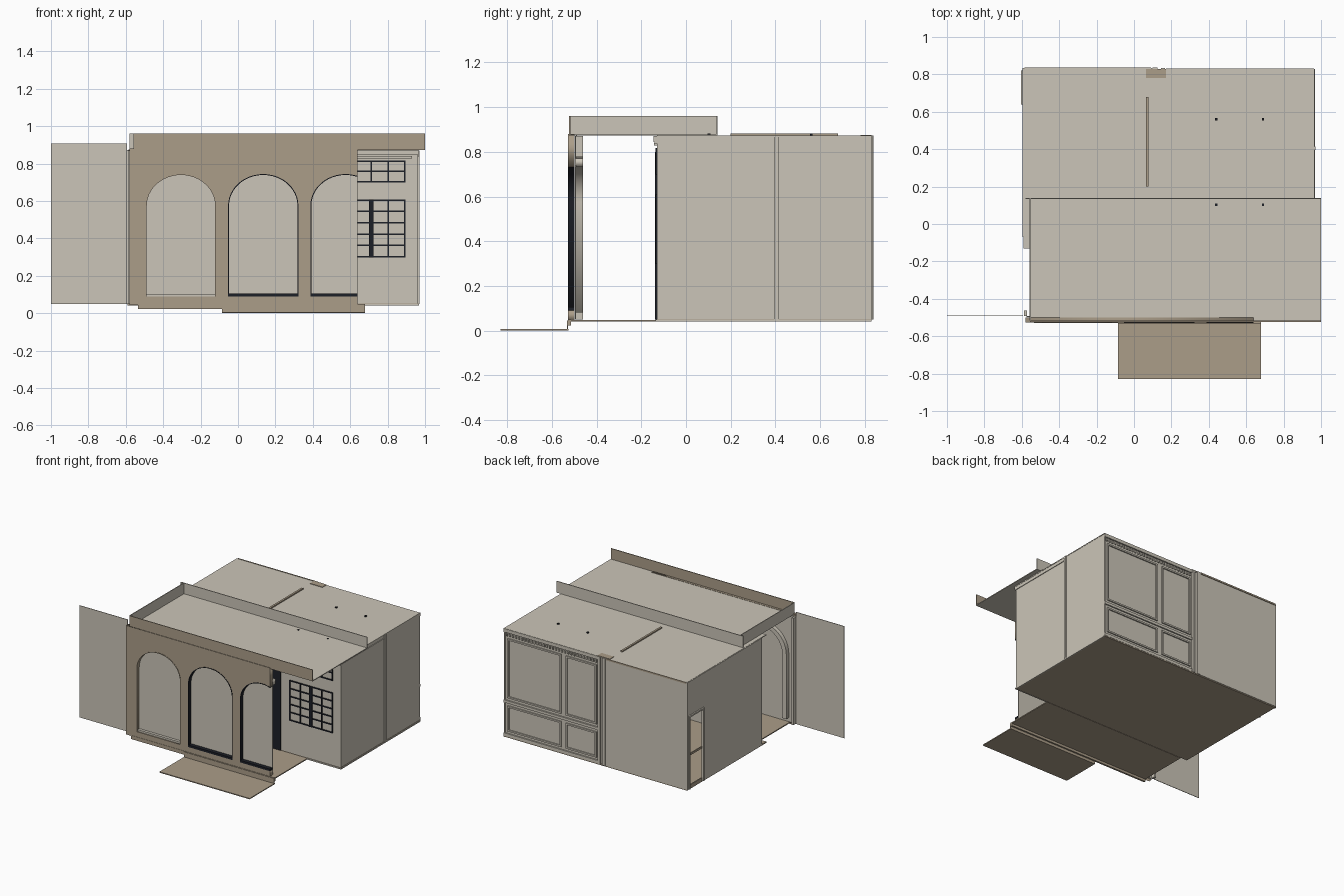
import bpy, math

if "Cube" in bpy.data.objects:
    bpy.data.objects.remove(bpy.data.objects["Cube"])


def material(name, rgb):
    m = bpy.data.materials.new(name)
    m.diffuse_color = (*rgb, 1)
    m.use_nodes = True
    m.node_tree.nodes["Principled BSDF"].inputs["Base Color"].default_value = m.diffuse_color
    return m


PLASTER = material("pale plaster", (0.60, 0.56, 0.48))
STONE = material("tan stone", (0.41, 0.34, 0.25))
DARK = material("dark metal", (0.012, 0.014, 0.02))

CUBE_FACES = [(0, 1, 3, 2), (4, 6, 7, 5), (0, 4, 5, 1), (2, 3, 7, 6), (0, 2, 6, 4), (1, 5, 7, 3)]


def finish(name, mesh, mat):
    mesh.materials.clear()
    mesh.materials.append(mat)
    ob = bpy.data.objects.new(name, mesh)
    bpy.context.collection.objects.link(ob)
    return ob


def boxes(name, mat, *spans):
    """One object made of boxes, each given as x0, x1, y0, y1, z0, z1."""
    verts, faces = [], []
    for x0, x1, y0, y1, z0, z1 in spans:
        n = len(verts)
        verts += [(x, y, z) for x in (x0, x1) for y in (y0, y1) for z in (z0, z1)]
        faces += [[n + i for i in f] for f in CUBE_FACES]
    mesh = bpy.data.meshes.new(name)
    mesh.from_pydata(verts, [], faces)
    return finish(name, mesh, mat)


def plate(name, mat, outlines, y0, y1):
    """Extrude filled x-z outlines (later ones are holes) from y0 to y1."""
    cu = bpy.data.curves.new(name, 'CURVE')
    cu.dimensions, cu.fill_mode, cu.extrude = '2D', 'BOTH', (y1 - y0) / 2
    for pts in outlines:
        s = cu.splines.new('POLY')
        s.points.add(len(pts) - 1)
        for p, (x, z) in zip(s.points, pts):
            p.co = (x, z, 0, 1)
        s.use_cyclic_u = True
    tmp = bpy.data.objects.new(name + "_outline", cu)
    bpy.context.collection.objects.link(tmp)
    bpy.context.view_layer.update()
    mesh = bpy.data.meshes.new_from_object(tmp.evaluated_get(bpy.context.evaluated_depsgraph_get()))
    bpy.data.objects.remove(tmp)
    ob = finish(name, mesh, mat)
    ob.rotation_euler.x = math.pi / 2
    ob.location.y = (y0 + y1) / 2
    return ob


END = 0.64          # cut right end of the arcade
ARCHES = (-0.305, 0.135, 0.575)


def arch(cx, grow=0.0, z0=0.09):
    """Arch path from lower left to lower right, clipped at the arcade end."""
    hw, spring, rise = 0.187 + grow, 0.575, 0.168 + grow
    pts = [(cx - hw, z0)]
    for i in range(25):
        a = math.pi * (1 - i / 24)
        pts.append((cx + hw * math.cos(a), spring + rise * math.sin(a)))
    pts.append((cx + hw, z0))
    if cx + hw > END:
        pts = [p for p in pts if p[0] < END]
        pts.append((END, spring + rise * math.sqrt(1 - ((END - cx) / hw) ** 2)))
    return pts


def ring(cx, outer, inner, z0=0.09):
    return arch(cx, outer, z0) + arch(cx, inner, z0)[::-1]


# arcade front: stone sheet with two whole arches and one cut arch
outline = [(-0.58, 0.045), (END, 0.045), (END, 0.09)] + arch(ARCHES[2]) + [(END, 0.88), (-0.58, 0.88)]
plate("arcade_wall", STONE, [outline, arch(ARCHES[0]), arch(ARCHES[1])], -0.527, -0.499)
boxes("arcade_backing", PLASTER, (-0.575, END, -0.497, -0.492, 0.05, 0.87))
boxes("side_screen", PLASTER, (-1, -0.593, -0.492, -0.488, 0.05, 0.908))
boxes("arcade_end_post", PLASTER, (-0.588, -0.572, -0.492, -0.462, 0.05, 0.87))
for i, cx in enumerate(ARCHES):
    plate(f"arch_casing_{i}", PLASTER, [ring(cx, 0.035, 0.0, 0.08)], -0.492, -0.462)
    right = min(cx + 0.187, END)
    if i:
        plate(f"arch_lining_{i}", DARK, [ring(cx, 0.001, -0.004)], -0.529, -0.499)
        boxes(f"arch_sill_{i}", DARK, (cx - 0.187, right, -0.529, -0.499, 0.09, 0.106))
    else:
        plate("arch_lining_0", STONE, [ring(cx, 0.001, -0.004)], -0.529, -0.499)
        boxes("arch_sill_0", PLASTER, (cx - 0.183, right, -0.520, -0.499, 0.09, 0.104))

# plinth, porch and step
boxes("arcade_plinth", STONE, (-0.535, 0.68, -0.529, -0.515, 0.022, 0.05))
boxes("porch_floor", STONE, (-0.535, 0.68, -0.527, -0.13, 0.040, 0.048))
boxes("porch_step", STONE, (-0.085, 0.68, -0.83, -0.525, 0.0, 0.007),
      (-0.085, 0.68, -0.533, -0.527, 0.0, 0.046))

# canopy over the porch: roof sheet with three upstands, open on the right
boxes("canopy_roof", PLASTER, (-0.553, 1.0, -0.52, 0.14, 0.872, 0.878))
boxes("canopy_fascia", STONE, (-0.555, 1.0, -0.523, -0.517, 0.872, 0.96))
boxes("canopy_upstands", PLASTER, (-0.58, 1.0, 0.134, 0.14, 0.872, 0.96),
      (-0.558, -0.552, -0.517, 0.134, 0.872, 0.96))

# room shell
boxes("room_floor", STONE, (-0.59, 0.965, -0.13, 0.83, 0.042, 0.052))
boxes("room_roof", PLASTER, (-0.59, 0.965, -0.13, 0.83, 0.866, 0.872))
boxes("front_wall", PLASTER, (-0.555, 0.963, -0.13, -0.122, 0.05, 0.87))
boxes("right_wall", PLASTER, (0.955, 0.963, -0.13, 0.83, 0.05, 0.87))
boxes("back_wall", PLASTER, (0.10, 0.963, 0.815, 0.822, 0.05, 0.87),
      (-0.59, 0.10, 0.825, 0.833, 0.05, 0.87))
boxes("left_wall", PLASTER, (-0.595, -0.587, -0.07, 0.65, 0.05, 0.87),
      (-0.595, -0.587, 0.65, 0.81, 0.60, 0.87), (-0.595, -0.587, 0.81, 0.833, 0.05, 0.87))
boxes("partition_wall", PLASTER, (0.063, 0.078, 0.2, 0.825, 0.05, 0.866))
boxes("partition_cap", STONE, (0.063, 0.078, 0.2, 0.68, 0.866, 0.881))
boxes("roof_fixings", DARK, *[(x - .006, x + .006, y - .006, y + .006, 0.872, 0.881)
                              for x in (0.44, 0.69) for y in (0.103, 0.56)])

# doorway frame in the left wall
boxes("side_door_frame", PLASTER, (-0.605, -0.59, 0.64, 0.652, 0.05, 0.612),
      (-0.605, -0.59, 0.808, 0.82, 0.05, 0.612), (-0.605, -0.59, 0.652, 0.808, 0.60, 0.612))
boxes("side_door_rails", STONE, (-0.593, -0.585, 0.652, 0.808, 0.30, 0.315),
      (-0.593, -0.585, 0.652, 0.808, 0.05, 0.075))

# trim on the right wall and front wall
boxes("right_pilaster", PLASTER, (0.96, 0.970, 0.395, 0.415, 0.05, 0.87))
boxes("room_base_trim", PLASTER, (0.68, 0.968, -0.136, -0.13, 0.04, 0.05),
      (0.96, 0.968, -0.13, 0.83, 0.04, 0.05))
boxes("front_cornice", PLASTER, (0.50, 0.965, -0.146, -0.13, 0.845, 0.87),
      (0.96, 0.968, -0.14, 0.39, 0.838, 0.844))
boxes("front_rail", PLASTER, (0.50, 0.93, -0.143, -0.13, 0.828, 0.840))


# windows: dark bars over the pale wall
def window(name, xs, zs, bar=0.004):
    y0, y1 = -0.137, -0.13
    boxes(name, DARK, *[(x - bar, x + bar, y0, y1, zs[0], zs[-1]) for x in xs],
          *[(xs[0] - bar, xs[-1] + bar, y0, y1, z - bar, z + bar) for z in zs])


columns = [0.532 + 0.09 * i for i in range(5)]
window("main_window", columns, [0.302 + 0.0605 * i for i in range(6)])
window("upper_window", columns, [0.703, 0.76, 0.813])
boxes("window_mullion", DARK, (0.700, 0.724, -0.139, -0.13, 0.298, 0.608))
boxes("front_door", DARK, (0.12, 0.455, -0.138, -0.13, 0.05, 0.80))

# back wall panelling: picture-frame mouldings, rail, base and cornice
for i, (x0, x1) in enumerate(((0.18, 0.44), (0.48, 0.935))):
    for j, (z0, z1) in enumerate(((0.09, 0.285), (0.345, 0.80))):
        t = 0.012
        boxes(f"back_panel_frame_{i}{j}", PLASTER,
              (x0, x1, 0.82, 0.831, z0, z0 + t), (x0, x1, 0.82, 0.831, z1 - t, z1),
              (x0, x0 + t, 0.82, 0.831, z0 + t, z1 - t), (x1 - t, x1, 0.82, 0.831, z0 + t, z1 - t))
boxes("back_rails", PLASTER, (0.17, 0.963, 0.82, 0.832, 0.305, 0.325),
      (0.17, 0.963, 0.82, 0.832, 0.05, 0.072), (0.17, 0.963, 0.82, 0.832, 0.845, 0.87))
boxes("back_dentils", PLASTER, *[(0.18 + .026 * i, 0.192 + .026 * i, 0.82, 0.831, 0.818, 0.838)
                                 for i in range(30)])
boxes("back_pilaster", PLASTER, (0.10, 0.125, 0.815, 0.838, 0.05, 0.872),
      (0.145, 0.165, 0.815, 0.835, 0.05, 0.872))
boxes("pilaster_cap", STONE, (0.065, 0.17, 0.78, 0.83, 0.870, 0.876))
boxes("back_cornice", STONE, (-0.585, 0.09, 0.833, 0.838, 0.862, 0.874))
